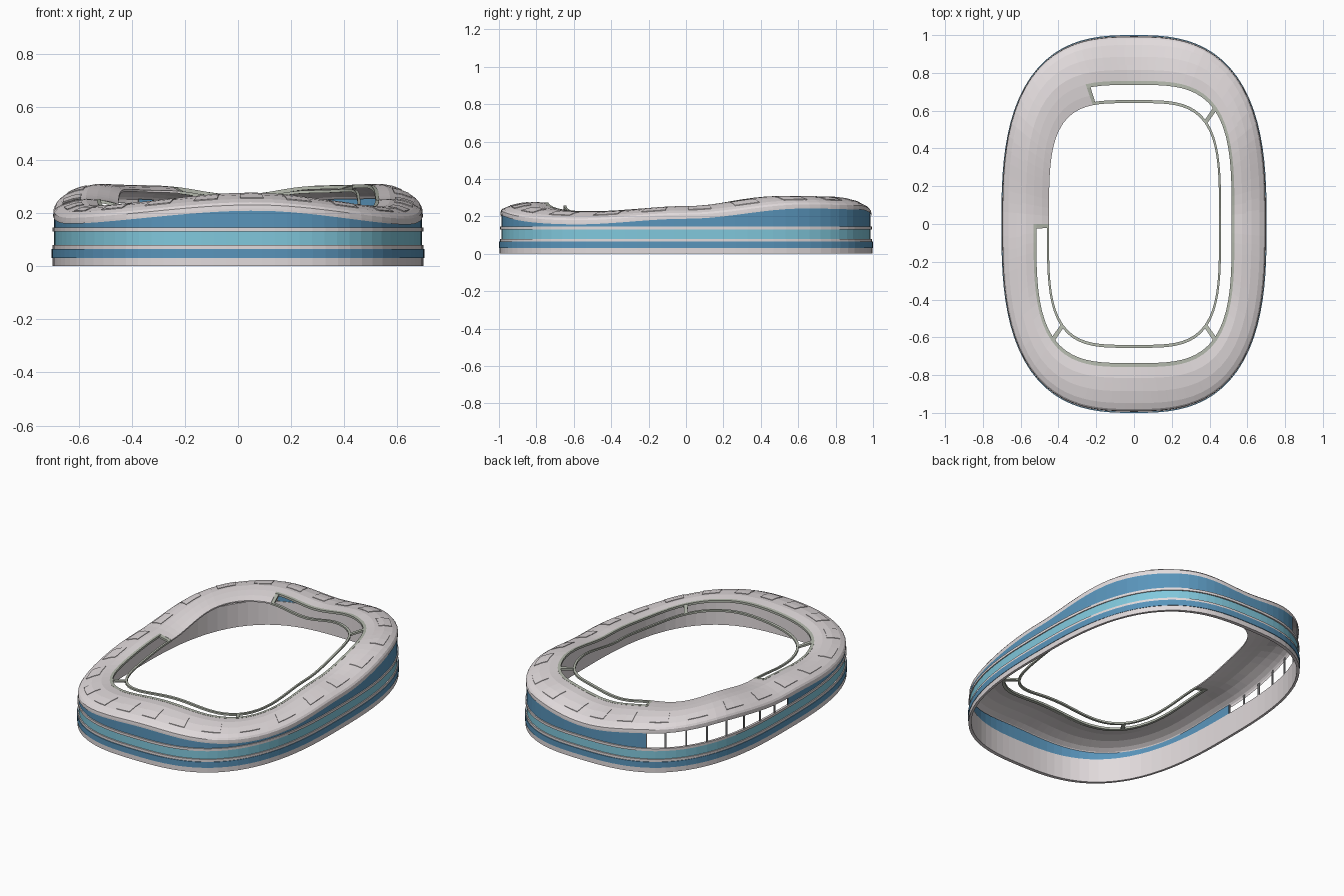
import bpy, bmesh, math

if "Cube" in bpy.data.objects:
    bpy.data.objects.remove(bpy.data.objects["Cube"])

N = 96                      # facets around the bowl
OPEN_A, OPEN_B = 32, 48     # stretch of wall left open (left-rear)
EXT_A, EXT_B = 31, 48       # stretch where the roof reaches fully inward


def material(name, rgb):
    m = bpy.data.materials.new(name)
    m.diffuse_color = (*rgb, 1)
    m.use_nodes = True
    m.node_tree.nodes["Principled BSDF"].inputs["Base Color"].default_value = m.diffuse_color
    return m


PALE = material("pale_cladding", (0.76, 0.71, 0.72))
BLUE = material("blue_cladding", (0.10, 0.30, 0.50))
CYAN = material("light_blue_cladding", (0.22, 0.58, 0.72))
GREEN = material("grey_green_steel", (0.46, 0.49, 0.42))
DARK = material("dark_steel", (0.25, 0.25, 0.26))

# Height of the wavy eave around the plan: (angle, z)
EAVE = [(-85, .217), (-33, .165), (0, .195), (36, .25), (58, .245), (90, .21),
        (122, .245), (144, .25), (180, .195), (213, .168), (275, .217)]


def eave(deg):
    deg = (deg + 85) % 360 - 85
    for (a0, z0), (a1, z1) in zip(EAVE, EAVE[1:]):
        if a0 <= deg <= a1:
            u = (deg - a0) / (a1 - a0)
            return z0 + (z1 - z0) * (1 - math.cos(math.pi * u)) / 2
    return EAVE[-1][1]


def point(i, t, z, k):
    """Plan position i, inward fraction t (0 outer edge, 1 inner edge), z + k*eave."""
    deg = i * 360 / N
    c, s = math.cos(math.radians(deg)), math.sin(math.radians(deg))
    a, b, n = .695 - .245 * t, .99 - .35 * t, 2.8 + t
    r = (abs(c) ** n + abs(s) ** n) ** (-1 / n)
    return (a * r * c, b * r * s, z + k * eave(deg))


def sweep(name, profile, mat, ranges=None):
    """Sweep a closed cross-section around the plan, or along several arcs."""
    bm = bmesh.new()
    m = len(profile)
    for start, end in ranges or [(0, N)]:
        full = end - start == N
        count = max(1, round(end - start))
        stations = [start + (end - start) * j / count for j in range(count + 1)]
        if full:
            stations.pop()
        rings = [[bm.verts.new(point(i, *p)) for p in profile] for i in stations]
        pairs = list(zip(rings, rings[1:])) + ([(rings[-1], rings[0])] if full else [])
        for r0, r1 in pairs:
            for j in range(m):
                k = (j + 1) % m
                bm.faces.new((r0[j], r0[k], r1[k], r1[j]))
        if not full:
            bm.faces.new(rings[0])
            bm.faces.new(rings[-1])
    bmesh.ops.recalc_face_normals(bm, faces=bm.faces)
    me = bpy.data.meshes.new(name)
    bm.to_mesh(me)
    bm.free()
    me.materials.append(mat)
    ob = bpy.data.objects.new(name, me)
    bpy.context.collection.objects.link(ob)
    return ob


def box(t0, t1, z0, z1, k0=0, k1=0):
    return [(t0, z0, k0), (t1, z0, k0), (t1, z1, k1), (t0, z1, k1)]


def sheet(top, thick):
    """Thin shell below a line of (t, height above eave) points."""
    return [(t, z, 1) for t, z in top] + [(t, z - thick, 1) for t, z in reversed(top)]


# Lower wall: inner shell with stacked bands outside it
sweep("wall_shell", box(.02, .045, 0, .145), PALE)
sweep("base_skirt", box(-.018, .02, 0, .03), PALE)
sweep("lower_blue_band", box(-.029, .02, .03, .065), BLUE)
sweep("middle_trim", box(-.016, .02, .065, .08), PALE)
sweep("light_blue_band", box(.008, .02, .08, .13), CYAN)
sweep("upper_trim", box(-.016, .02, .13, .145), PALE)

# Upper wall up to the eave, with the open stretch left out
sweep("upper_blue_wall", box(.008, .035, .145, .008, 0, 1), BLUE,
      [(OPEN_B, OPEN_A + N)])
sweep("opening_posts", box(.01, .03, .145, .008, 0, 1), DARK,
      [(i - .09, i + .09) for i in range(OPEN_A, OPEN_B + 1, 2)])

# Roof shell and its deeper stretch
sweep("roof", sheet([(-.004, 0), (.0, .014), (.03, .024), (.12, .037), (.3, .052),
                     (.5, .06), (.67, .057)], .008), PALE)
sweep("roof_extension", sheet([(.67, .057), (.85, .05), (1, .04)], .008), PALE,
      [(EXT_A, EXT_B)])

# Raised panels spaced around the roof
sweep("roof_panels", sheet([(.14, .042), (.3, .055), (.42, .0598)], .005), PALE,
      [(i + .2, i + 2.2) for i in range(0, N, 4)])

# Inner rim, inner ring and the struts between them
around = [(EXT_B, EXT_A + N)]
sweep("roof_inner_rim", box(.665, .725, .045, .058, 1, 1), GREEN, around)
sweep("inner_ring", box(.955, 1.0, .03, .041, 1, 1), GREEN, around)
strut = [(.7, .045, 1), (.97, .03, 1), (.97, .041, 1), (.7, .057, 1)]
sweep("ring_struts", strut, GREEN,
      [(i - .25, i + .25) for i in (12, 60, 84, EXT_A - .25, EXT_B + .25)])
